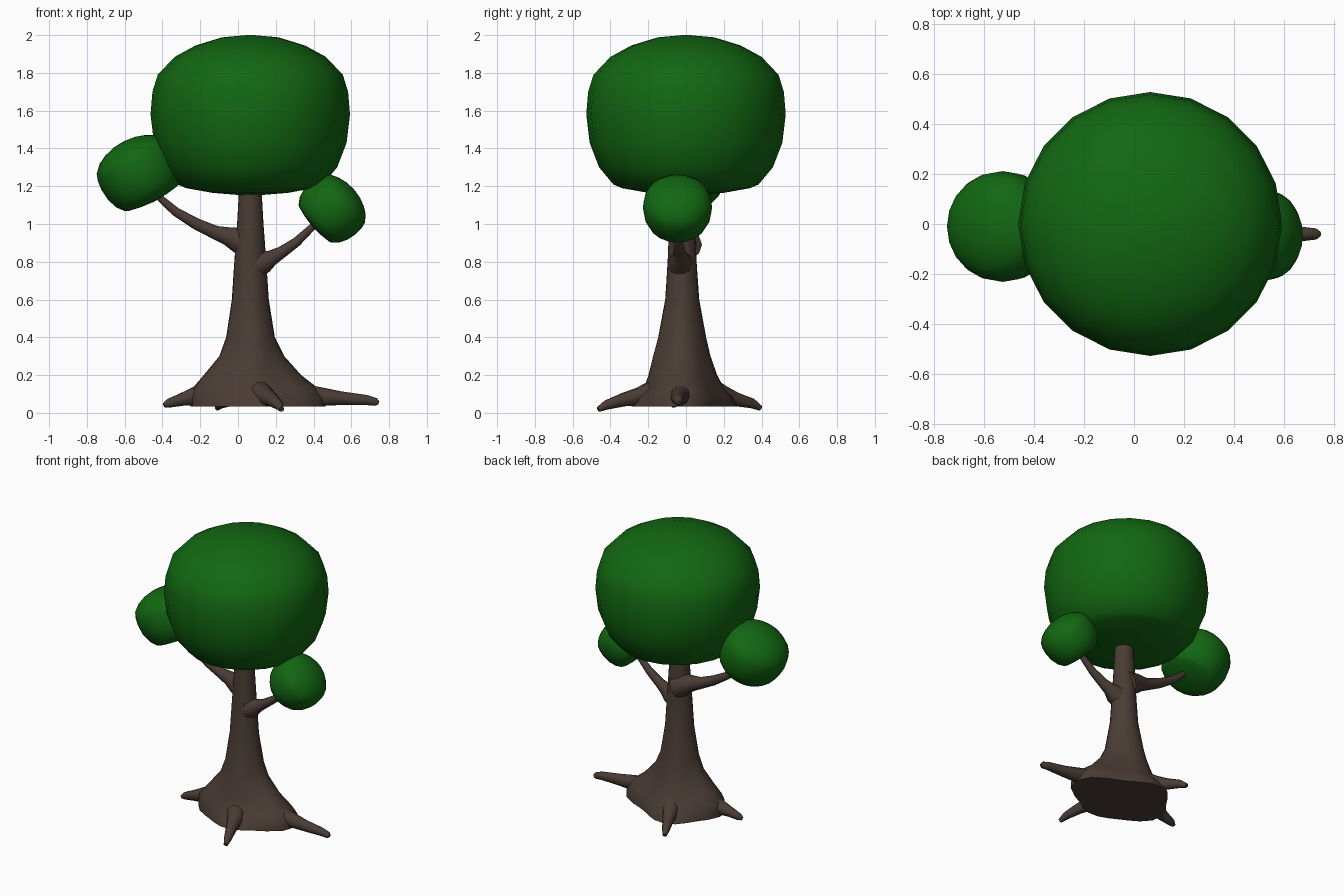
import bpy, bmesh, math
from mathutils import Vector, Matrix


def material(name, rgb):
    m = bpy.data.materials.new(name)
    m.diffuse_color = (*rgb, 1)
    return m


BARK = material("brown bark", (0.068, 0.045, 0.035))
LEAF = material("green leaves", (0.006, 0.135, 0.006))


def loft(name, rings, mat, matrix=None):
    """Skin a list of equal-length point rings and close both ends."""
    bm = bmesh.new()
    loops = [[bm.verts.new(p) for p in ring] for ring in rings]
    n = len(loops[0])
    for a, b in zip(loops, loops[1:]):
        for i in range(n):
            j = (i + 1) % n
            bm.faces.new((a[i], a[j], b[j], b[i]))
    bm.faces.new(loops[0][::-1])
    bm.faces.new(loops[-1])
    bmesh.ops.recalc_face_normals(bm, faces=bm.faces)
    for f in bm.faces:
        f.smooth = len(f.verts) == 4 or mat == LEAF
    me = bpy.data.meshes.new(name)
    bm.to_mesh(me)
    bm.free()
    me.materials.append(mat)
    ob = bpy.data.objects.new(name, me)
    bpy.context.collection.objects.link(ob)
    if matrix:
        ob.matrix_world = matrix
    return ob


def tube(name, path):
    """Tapered limb through (x, y, z, radius) stations."""
    pts = [Vector(p[:3]) for p in path]
    rings = []
    for i, p in enumerate(pts):
        t = (pts[min(i + 1, len(pts) - 1)] - pts[max(i - 1, 0)]).normalized()
        side = t.cross(Vector((0, 0, 1))).normalized()
        up = side.cross(t)
        r = path[i][3]
        rings.append([p + r * (math.cos(a) * side + math.sin(a) * up)
                      for a in (math.tau * k / 10 for k in range(10))])
    loft(name, rings, BARK)


# Leaf clumps: one flattened dome profile, reused at three sizes
DOME = [(0.02, -0.43), (0.2, -0.415), (0.34, -0.39), (0.385, -0.37), (0.46, -0.28),
        (0.51, -0.15), (0.528, 0), (0.518, 0.12), (0.49, 0.21), (0.4, 0.305),
        (0.29, 0.365), (0.15, 0.408), (0.02, 0.42)]


def clump(name, center, scale, tilt):
    rings = [[(r * math.cos(math.tau * k / 20), r * math.sin(math.tau * k / 20), z)
              for k in range(20)] for r, z in DOME]
    loft(name, rings, LEAF, Matrix.Translation(center)
         @ Matrix.Rotation(math.radians(tilt), 4, 'Y') @ Matrix.Scale(scale, 4))


clump("main_canopy", (0.065, 0, 1.58), 1.0, 0)
clump("left_canopy", (-0.525, -0.01, 1.28), 0.42, -27)
clump("right_canopy", (0.505, -0.045, 1.086), 0.347, 49)

# Trunk: rings of (z, radius between roots, radius toward right, back, left, front)
ROOT_ANGLES = [-2, 111, 187, 290]
TRUNK = [(0.035, 0.24, 0.4, 0.3, 0.32, 0.28), (0.08, 0.235, 0.4, 0.28, 0.32, 0.26),
         (0.13, 0.21, 0.36, 0.23, 0.31, 0.2), (0.2, 0.175, 0.27, 0.19, 0.25, 0.18),
         (0.3, 0.14, 0.18, 0.155, 0.165, 0.16), (0.4, 0.12, 0.13, 0.13, 0.128, 0.13),
         (0.6, 0.09, 0.098, 0.09, 0.098, 0.09), (0.8, 0.078, 0.085, 0.075, 0.085, 0.077),
         (1.0, 0.068, 0.07, 0.068, 0.07, 0.07), (1.3, 0.053, 0.053, 0.053, 0.053, 0.053)]
rings = []
for z, base, *lobes in TRUNK:
    ring = []
    for k in range(24):
        a = math.tau * k / 24
        r = base + sum((lobe - base) * max(0, math.cos(a - math.radians(d))) ** 6
                       for d, lobe in zip(ROOT_ANGLES, lobes))
        ring.append((0.065 + r * math.cos(a), -0.02 + r * math.sin(a), z))
    rings.append(ring)
loft("trunk", rings, BARK)

# Roots
tube("right_root", [(0.2, -0.02, 0.12, 0.08), (0.4, -0.03, 0.09, 0.055), (0.55, -0.04, 0.077, 0.038),
                    (0.68, -0.04, 0.068, 0.028), (0.73, -0.04, 0.058, 0.022), (0.745, -0.04, 0.053, 0.01)])
tube("front_root", [(0.1, -0.15, 0.11, 0.075), (0.15, -0.25, 0.085, 0.05), (0.18, -0.33, 0.07, 0.037),
                    (0.215, -0.42, 0.042, 0.026), (0.23, -0.465, 0.018, 0.014)])
tube("left_root", [(-0.1, -0.03, 0.12, 0.08), (-0.22, -0.05, 0.09, 0.053), (-0.3, -0.06, 0.07, 0.035),
                   (-0.37, -0.065, 0.05, 0.024), (-0.392, -0.07, 0.04, 0.012)])
tube("back_root", [(0.02, 0.13, 0.11, 0.075), (-0.02, 0.2, 0.09, 0.053), (-0.05, 0.27, 0.07, 0.037),
                   (-0.09, 0.35, 0.05, 0.027), (-0.11, 0.395, 0.025, 0.014)])

# Branches
tube("left_branch", [(0.06, 0, 0.89, 0.085), (-0.01, 0, 0.92, 0.068), (-0.06, 0, 0.937, 0.05),
                     (-0.12, 0, 0.955, 0.038), (-0.22, 0, 1.0, 0.032), (-0.33, 0, 1.065, 0.025),
                     (-0.45, 0, 1.17, 0.017), (-0.5, 0, 1.22, 0.012)])
tube("right_branch", [(0.07, -0.025, 0.77, 0.075), (0.14, -0.03, 0.8, 0.062), (0.18, -0.03, 0.822, 0.043),
                      (0.23, -0.035, 0.85, 0.033), (0.31, -0.04, 0.905, 0.026), (0.41, -0.045, 1.0, 0.018),
                      (0.46, -0.045, 1.05, 0.014)])
